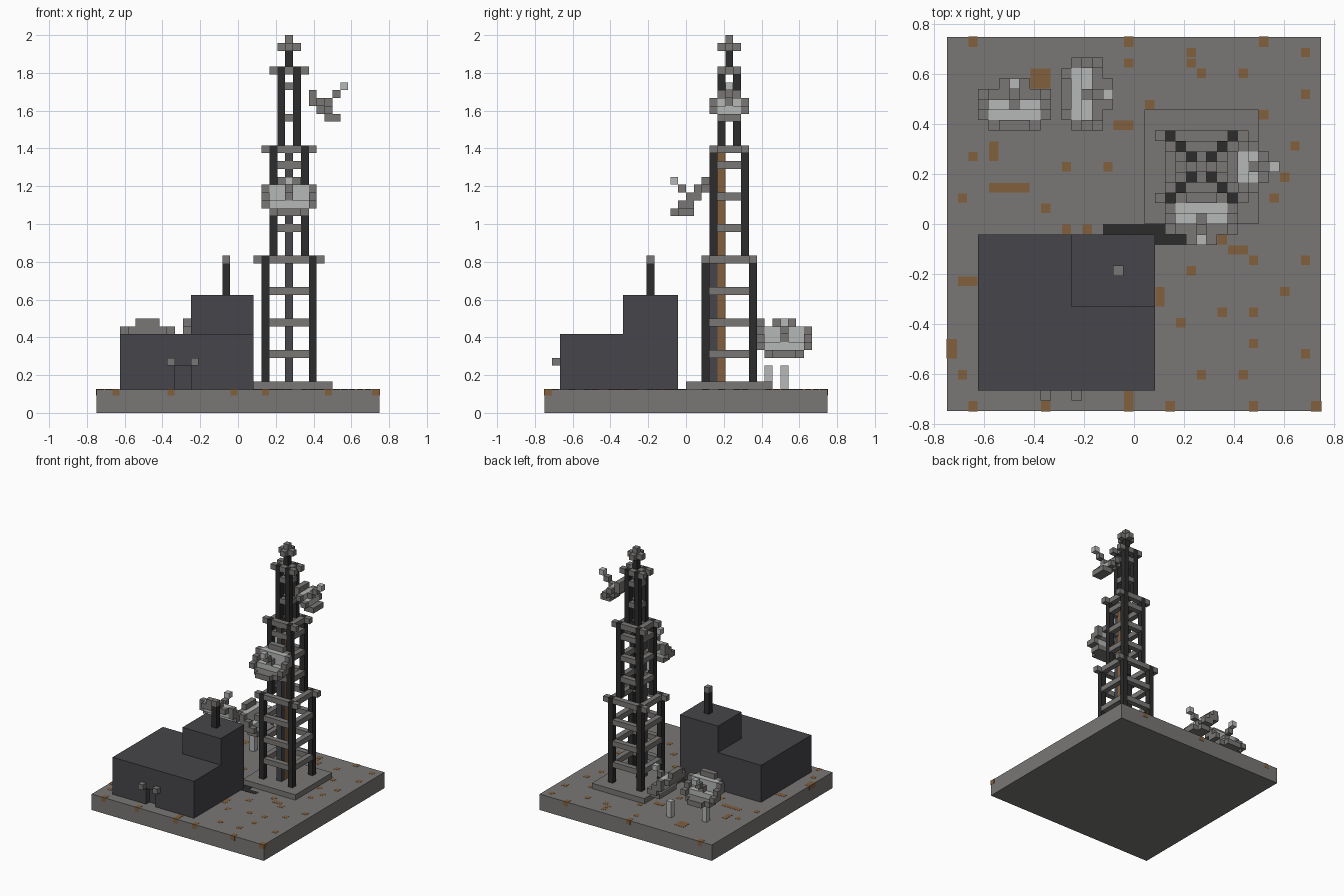
import bpy
import bmesh
from mathutils import Vector

U = 1 / 24          # edge of one block
HALF = 18           # half the plot, in blocks

cube = bpy.data.objects.get("Cube")
if cube:
    bpy.data.objects.remove(cube, do_unlink=True)


def material(name, rgb):
    m = bpy.data.materials.new(name)
    m.use_nodes = True
    m.diffuse_color = (*rgb, 1)
    m.node_tree.nodes["Principled BSDF"].inputs["Base Color"].default_value = (*rgb, 1)
    return m


GREY = material("weathered grey", (0.19, 0.185, 0.178))
SLATE = material("dark slate", (0.061, 0.061, 0.07))
BLACK = material("black steel", (0.025, 0.025, 0.025))
RUST = material("rust", (0.22, 0.115, 0.048))
PALE = material("pale metal", (0.46, 0.48, 0.47))


def build(name, mat, boxes):
    """One object from boxes given as low and high corners in block units."""
    bm = bmesh.new()
    for lo, hi in boxes:
        lo, hi = Vector(lo), Vector(hi)
        mid, size = (lo + hi) / 2, hi - lo
        for v in bmesh.ops.create_cube(bm, size=1)["verts"]:
            v.co = Vector(((mid.x + v.co.x * size.x - HALF) * U,
                           (mid.y + v.co.y * size.y - HALF) * U,
                           (mid.z + v.co.z * size.z) * U))
    mesh = bpy.data.meshes.new(name)
    bm.to_mesh(mesh)
    bm.free()
    mesh.materials.append(mat)
    obj = bpy.data.objects.new(name, mesh)
    bpy.context.collection.objects.link(obj)
    return obj


def cell(x, y, z):
    return (x, y, z), (x + 1, y + 1, z + 1)


# Ground and tower footing
build("ground_slab", GREY, [((0, 0, 0), (36, 36, 3))])
build("tower_footing", GREY, [((19, 18, 3), (30, 29, 4))])
build("ground_cable", BLACK, [((15, 17, 2.9), (21, 18, 3.04)), ((20, 16, 2.9), (23, 17, 3.04))])

# Rust patches set into the ground
SPOTS = [(2, 35), (17, 35), (30, 35), (34, 34), (17, 33), (23, 34), (23, 33), (24, 32),
         (28, 32), (34, 30), (30, 28), (19, 29), (2, 24), (11, 23), (15, 23), (1, 20),
         (9, 19), (11, 17), (13, 17), (30, 24), (32, 22), (33, 25), (31, 20), (26, 16),
         (34, 14), (23, 13), (29, 14), (32, 11), (26, 9), (29, 9), (34, 5), (22, 8),
         (29, 6), (28, 3), (24, 3), (1, 3), (2, 0), (9, 0), (21, 0), (29, 0), (35, 0)]
STREAKS = [(8, 31, 10, 33), (16, 27, 18, 28), (4, 24, 5, 26), (4, 21, 8, 22), (27, 15, 29, 16),
           (20, 10, 21, 12), (1, 12, 3, 13), (0, 5, 1, 7), (17, 0, 18, 2)]
patches = []
for x0, y0, x1, y1 in STREAKS + [(x, y, x + 1, y + 1) for x, y in SPOTS]:
    # Patches on the rim wrap over the side of the slab
    lo = [v - 0.04 if v == 0 else v + 0.05 for v in (x0, y0)]
    hi = [v + 0.04 if v == 36 else v - 0.05 for v in (x1, y1)]
    patches.append(((*lo, 2.2), (*hi, 3.03)))
build("rust_patches", RUST, patches)

# Hut with a recessed doorway
build("hut_body", SLATE, [((3, 3, 3), (20, 17, 10)), ((3, 2, 3), (10, 3, 10)),
                          ((12, 2, 3), (20, 3, 10)), ((10, 2, 6), (12, 3, 10))])
build("hut_upper_room", SLATE, [((12, 10, 10), (20, 17, 15))])
build("door_lamps", GREY, [cell(9, 1, 6), cell(12, 1, 6)])
build("chimney", BLACK, [((16, 13, 15), (17, 14, 19))])
build("chimney_cap", GREY, [cell(16, 13, 19)])

# Lattice tower: three stacked square stages around one axis
CX, CY = 24, 23


def stage(name, r, bottom, top, rungs):
    legs, bars = [], []
    for sx in (-r, r):
        for sy in (-r, r):
            legs.append(((CX + sx, CY + sy, bottom), (CX + sx + 1, CY + sy + 1, top)))
            bars.append(cell(CX + sx + (1 if sx > 0 else -1), CY + sy, top - 1))
    for z in rungs:
        for s in (-r, r):
            bars.append(((CX - r + 1, CY + s, z), (CX + r, CY + s + 1, z + 1)))
            bars.append(((CX + s, CY - r + 1, z), (CX + s + 1, CY + r, z + 1)))
    build(name + "_legs", BLACK, legs)
    build(name + "_braces", GREY, bars)


stage("lower_stage", 3, 4, 20, (7, 11, 15, 19))
stage("middle_stage", 2, 20, 34, (23, 27, 31, 33))
stage("upper_stage", 1, 34, 44, (37, 41, 43))
build("mast", BLACK, [((CX, CY, 43), (CX + 1, CY + 1, 46))])
build("mast_tip", GREY, [((CX, CY, 46), (CX + 1, CY + 1, 48)),
                         ((CX - 1, CY, 46), (CX + 2, CY + 1, 47)),
                         ((CX, CY - 1, 46), (CX + 1, CY + 2, 47))])
build("cable_duct", SLATE, [((CX, 21, 4), (CX + 1, 22, 33))])
build("rusty_ladder", RUST, [((CX, 22, 4), (CX + 1, 23, 33))])


# Dishes: rows of blocks tilted up and outwards, with a feed arm
def dish(name, origin, outward, r):
    out = Vector((*outward, 0))
    side = Vector((abs(outward[1]), abs(outward[0]), 0))

    def block(d, s, k):
        return cell(*(Vector(origin) + out * d + side * s + Vector((0, 0, k))))

    big = r > 2
    rim, bowl = [], []
    # Rows: outward step, height, half width, whether the middle is pale
    rows = [(0, 3, r - 1, False), (1, 2, r, True), (2, 1, r, True),
            (2, 0, r - 1, False), (3, 0, r - 1, False)]
    if big:
        rows += [(0, 4, 1, False), (1, 3, r, True), (4, 0, 1, False)]
    else:
        rows += [(0, 2, 1, False), (1, 1, 1, False)]
    for d, k, w, pale in rows:
        for s in range(-w, w + 1):
            (bowl if pale and abs(s) < w else rim).append(block(d, s, k))
    if big:
        rim += [block(d, s, k) for d, k in ((2, 2), (3, 1)) for s in (-r, r)]
    rim += [block(2, 0, 2), block(3, 0, 3)]
    bowl.append(block(4, 0, 4))
    build(name + "_rim", GREY, rim)
    build(name + "_bowl", PALE, bowl)


dish("front_tower_dish", (24, 20, 25), (0, -1), 3)
dish("side_tower_dish", (27, 23, 37), (1, 0), 2)
dish("left_ground_dish", (6, 27, 7), (0, 1), 3)
dish("right_ground_dish", (11, 30, 7), (1, 0), 3)
build("dish_posts", PALE, [((6, 28, 3), (7, 29, 6)), ((12, 30, 3), (13, 31, 6))])
